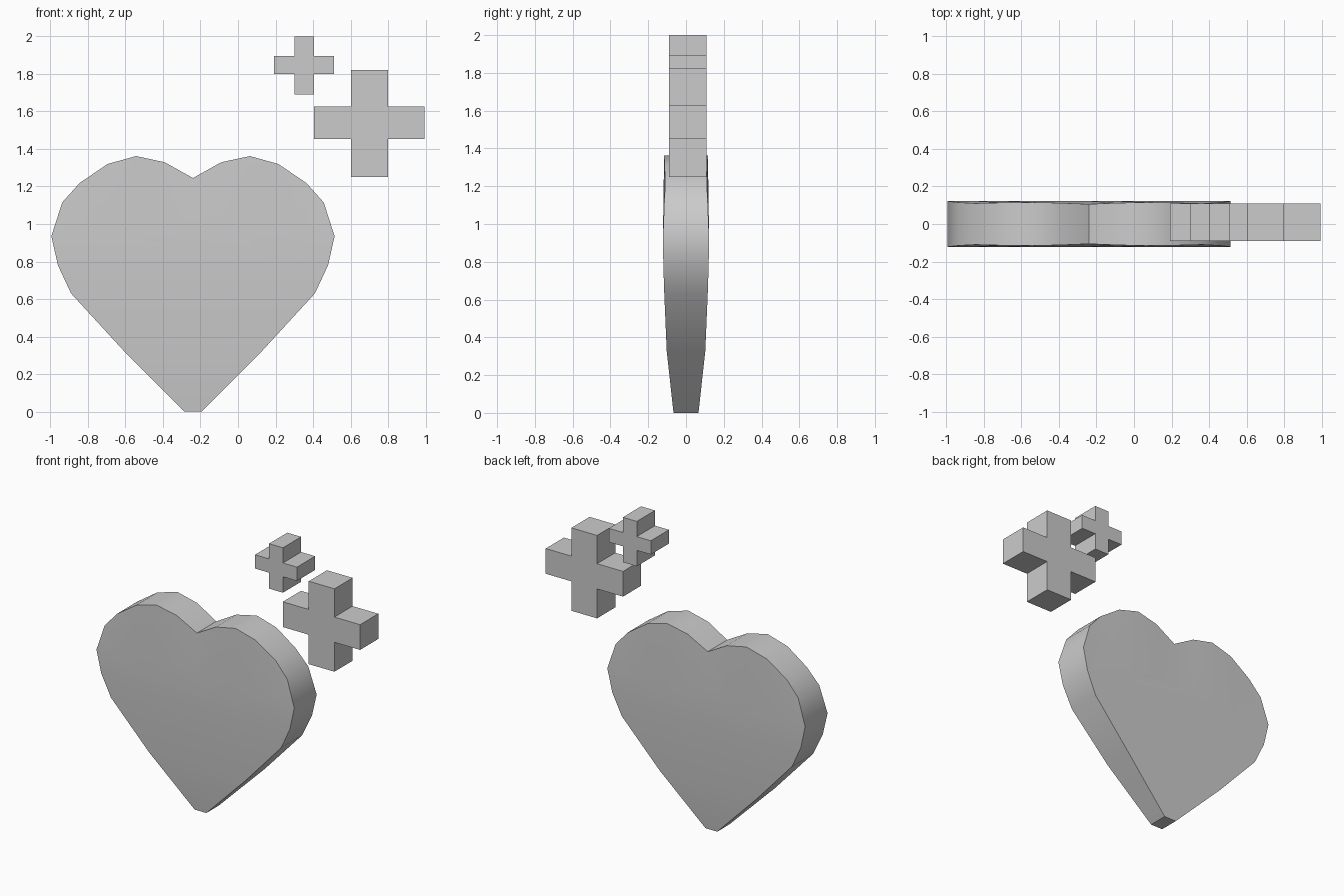
import bpy, bmesh

if "Cube" in bpy.data.objects:
    bpy.data.objects.remove(bpy.data.objects["Cube"])

CX = -0.24  # heart centre line


def finish(name, bm):
    bmesh.ops.recalc_face_normals(bm, faces=bm.faces)
    me = bpy.data.meshes.new(name)
    bm.to_mesh(me)
    bm.free()
    ob = bpy.data.objects.new(name, me)
    bpy.context.collection.objects.link(ob)
    return ob


# Heart: half outline as (x offset, z, half thickness)
lower = [(0.045, 0, 0.066), (0.37, 0.325, 0.102), (0.65, 0.63, 0.115), (0.72, 0.78, 0.12)]
waist = (0.755, 0.935, 0.122)
upper = [(0.697, 1.115, 0.115), (0.605, 1.218, 0.11), (0.455, 1.32, 0.114),
         (0.303, 1.362, 0.116), (0.15, 1.329, 0.112)]
notch = (0, 1.245, 0.106)


def mirror(pts):
    return [(-x, z, t) for x, z, t in reversed(pts)]


top = mirror(upper)[::-1] + [notch] + upper[::-1]          # left to right
rim = lower + [waist] + upper + [notch] + mirror(upper) + [mirror([waist])[0]] + mirror(lower)

bm = bmesh.new()
rims = []
for s in (-1, 1):
    vert = {}

    def v(x, z, t):
        if (x, z) not in vert:
            vert[(x, z)] = bm.verts.new((CX + x, s * t, z))
        return vert[(x, z)]

    # lower face strips
    for a, b in zip(lower, lower[1:]):
        bm.faces.new([v(-a[0], *a[1:]), v(*a), v(*b), v(-b[0], *b[1:])])
    # full-thickness line across the widest height
    row = [(-waist[0], *waist[1:])] + [(p[0], *waist[1:]) for p in top] + [waist]
    a = lower[-1]
    bm.faces.new([v(-a[0], *a[1:]), v(*a)] + [v(*p) for p in reversed(row)])
    # lobes
    cols = [row[0]] + top + [row[-1]]
    for i in range(len(row) - 1):
        f = []
        for p in (row[i], row[i + 1], cols[i + 1], cols[i]):
            q = v(*p)
            if q not in f:
                f.append(q)
        bm.faces.new(f)
    rims.append([v(*p) for p in rim])

# heart side wall
n = len(rim)
for i in range(n):
    j = (i + 1) % n
    bm.faces.new([rims[0][i], rims[0][j], rims[1][j], rims[1][i]])
heart = finish("heart", bm)
bpy.context.view_layer.objects.active = heart
heart.select_set(True)
bpy.ops.object.shade_smooth_by_angle(angle=0.6)


# Plus signs: extruded twelve-sided outlines
def plus(name, x, z, y0=-0.09, y1=0.108):
    x0, x1, x2, x3 = x
    z0, z1, z2, z3 = z
    pts = [(x1, z0), (x2, z0), (x2, z1), (x3, z1), (x3, z2), (x2, z2),
           (x2, z3), (x1, z3), (x1, z2), (x0, z2), (x0, z1), (x1, z1)]
    bm = bmesh.new()
    f = bm.faces.new([bm.verts.new((px, y0, pz)) for px, pz in pts])
    ext = bmesh.ops.extrude_face_region(bm, geom=[f], use_keep_orig=True)["geom"]
    bmesh.ops.translate(bm, vec=(0, y1 - y0, 0),
                        verts=[g for g in ext if isinstance(g, bmesh.types.BMVert)])
    return finish(name, bm)


plus("large_plus", (0.405, 0.603, 0.799, 0.995), (1.25, 1.453, 1.627, 1.822))
plus("small_plus", (0.193, 0.30, 0.406, 0.513), (1.69, 1.80, 1.895, 2.0))
